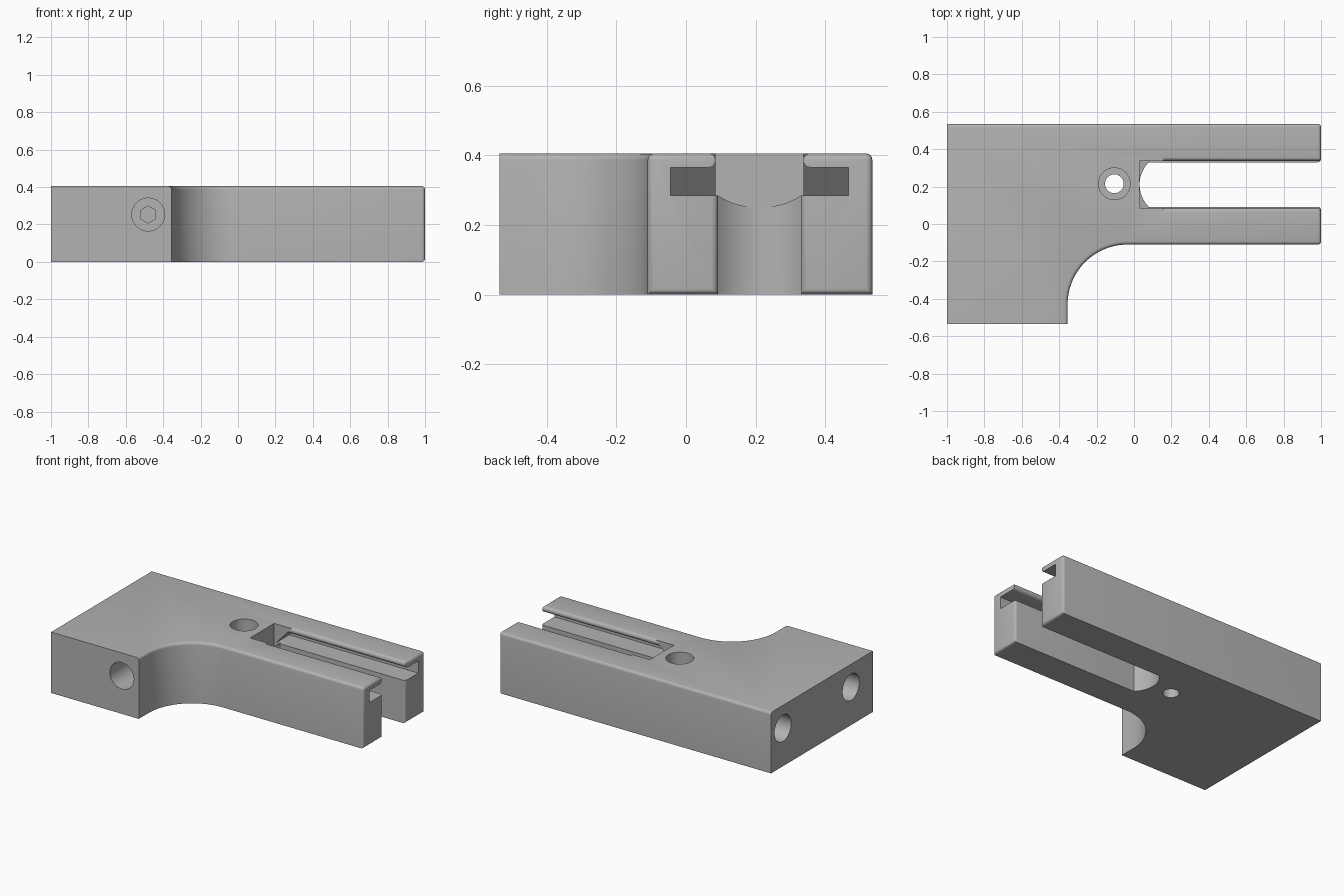
import bpy, bmesh
from math import sin, cos, pi, radians
from mathutils import Vector, Matrix

cube = bpy.data.objects.get("Cube")
if cube:
    bpy.data.objects.remove(cube)

grey = bpy.data.materials.new("plain_grey")
grey.use_nodes = True
colour = (0.45, 0.45, 0.45, 1)
grey.diffuse_color = colour
grey.node_tree.nodes["Principled BSDF"].inputs["Base Color"].default_value = colour

TOP = 0.405
SLOT_Y = 0.211      # centre line of the fork
HALF = 0.119        # half width of the fork gap


def arc(cx, cy, r, a0, a1, n):
    steps = [radians(a0 + (a1 - a0) * i / n) for i in range(n + 1)]
    return [(cx + r * cos(a), cy + r * sin(a)) for a in steps]


def prism(points, offset):
    """Closed prism from a planar loop of 3D points."""
    bm = bmesh.new()
    face = bm.faces.new([bm.verts.new(p) for p in points])
    out = bmesh.ops.extrude_face_region(bm, geom=[face])
    moved = [g for g in out["geom"] if isinstance(g, bmesh.types.BMVert)]
    bmesh.ops.translate(bm, verts=moved, vec=Vector(offset))
    bmesh.ops.recalc_face_normals(bm, faces=bm.faces)
    return bm


def to_object(name, bm):
    mesh = bpy.data.meshes.new(name)
    bm.to_mesh(mesh)
    bm.free()
    mesh.materials.append(grey)
    obj = bpy.data.objects.new(name, mesh)
    bpy.context.collection.objects.link(obj)
    return obj


def bore(mouth, direction, radius, depth, sides=48):
    """Straight round or hexagonal cutter that starts just outside the mouth."""
    d = Vector(direction).normalized()
    bm = bmesh.new()
    turn = d.to_track_quat("Z", "Y").to_matrix().to_4x4()
    middle = Vector(mouth) + d * (depth - 0.05) / 2
    bmesh.ops.create_cone(bm, cap_ends=True, segments=sides, radius1=radius, radius2=radius,
                          depth=depth + 0.05, matrix=Matrix.Translation(middle) @ turn)
    return to_object("bore_cutter", bm)


# Body outline: block with a concave corner and a two-armed fork
outline = [(-1, -0.535), (-0.355, -0.535)]
outline += arc(-0.035, -0.43, 0.32, 180, 90, 24)
outline += [(1, -0.11), (1, SLOT_Y - HALF)]
outline += arc(0.2, SLOT_Y, 0.17, 224.4, 135.6, 16)
outline += [(1, SLOT_Y + HALF), (1, 0.535), (-1, 0.535)]
bm = prism([(x, y, 0) for x, y in outline], (0, 0, TOP))


# Rounded edges: outer top rim and all edges around the arm ends
def is_rounded(edge):
    a, b = (v.co for v in edge.verts)
    if min(a.x, b.x) > 0.999:
        return True
    if min(a.z, b.z) < TOP - 0.001:
        return False
    m = (a + b) / 2
    in_slot = m.x > 0 and abs(m.y - SLOT_Y) < HALF + 0.01
    return not in_slot and m.x > -0.99 and m.y > -0.53


bmesh.ops.bevel(bm, geom=[e for e in bm.edges if is_rounded(e)], offset=0.018,
                segments=4, profile=0.5, affect="EDGES")
body = to_object("clamp_body", bm)
cutters = []

# Side channels under round-nosed lips, with a sloping inner end
lip = arc(HALF + 0.027, 0.385, 0.02, 270, 90, 10)
half = [(HALF + 0.136, 0.285), (HALF + 0.136, 0.365)] + lip + [(HALF + 0.027, 0.45)]
loop = half + [(-y, z) for y, z in reversed(half)]
bm = prism([(0.05 + (z - 0.285) * 0.9, SLOT_Y + y, z) for y, z in loop], (1.2, 0, 0))
cutters.append(to_object("channel_cutter", bm))

# Square pocket with a ramped floor at the root of the fork
side = [(0.03, 0.25), (0.2, 0.37), (0.2, 0.5), (0.03, 0.5)]
width = HALF + 0.007
bm = prism([(x, SLOT_Y - width, z) for x, z in side], (0, 2 * width, 0))
cutters.append(to_object("pocket_cutter", bm))

# Vertical screw hole with counterbore
cutters.append(bore((-0.105, 0.215, TOP), (0, 0, -1), 0.085, 0.17))
cutters.append(bore((-0.105, 0.215, TOP), (0, 0, -1), 0.05, 0.5))

# Blind side sockets, each with a hexagonal recess in its floor
for mouth, direction in (((-0.48, -0.535, 0.253), (0, 1, 0)),
                         ((-1, 0.41, 0.253), (1, 0, 0)),
                         ((-1, -0.305, 0.253), (1, 0, 0))):
    cutters.append(bore(mouth, direction, 0.088, 0.25))
    cutters.append(bore(mouth, direction, 0.046, 0.32, 6))

# Cut everything out of the body
bpy.ops.object.select_all(action="DESELECT")
bpy.context.view_layer.objects.active = body
body.select_set(True)
for cutter in cutters:
    cutter.hide_render = True
    mod = body.modifiers.new("cut", "BOOLEAN")
    mod.operation = "DIFFERENCE"
    mod.solver = "EXACT"
    mod.object = cutter
    bpy.ops.object.modifier_apply(modifier=mod.name)
    bpy.data.objects.remove(cutter)

bpy.ops.object.shade_smooth_by_angle(angle=radians(30))
